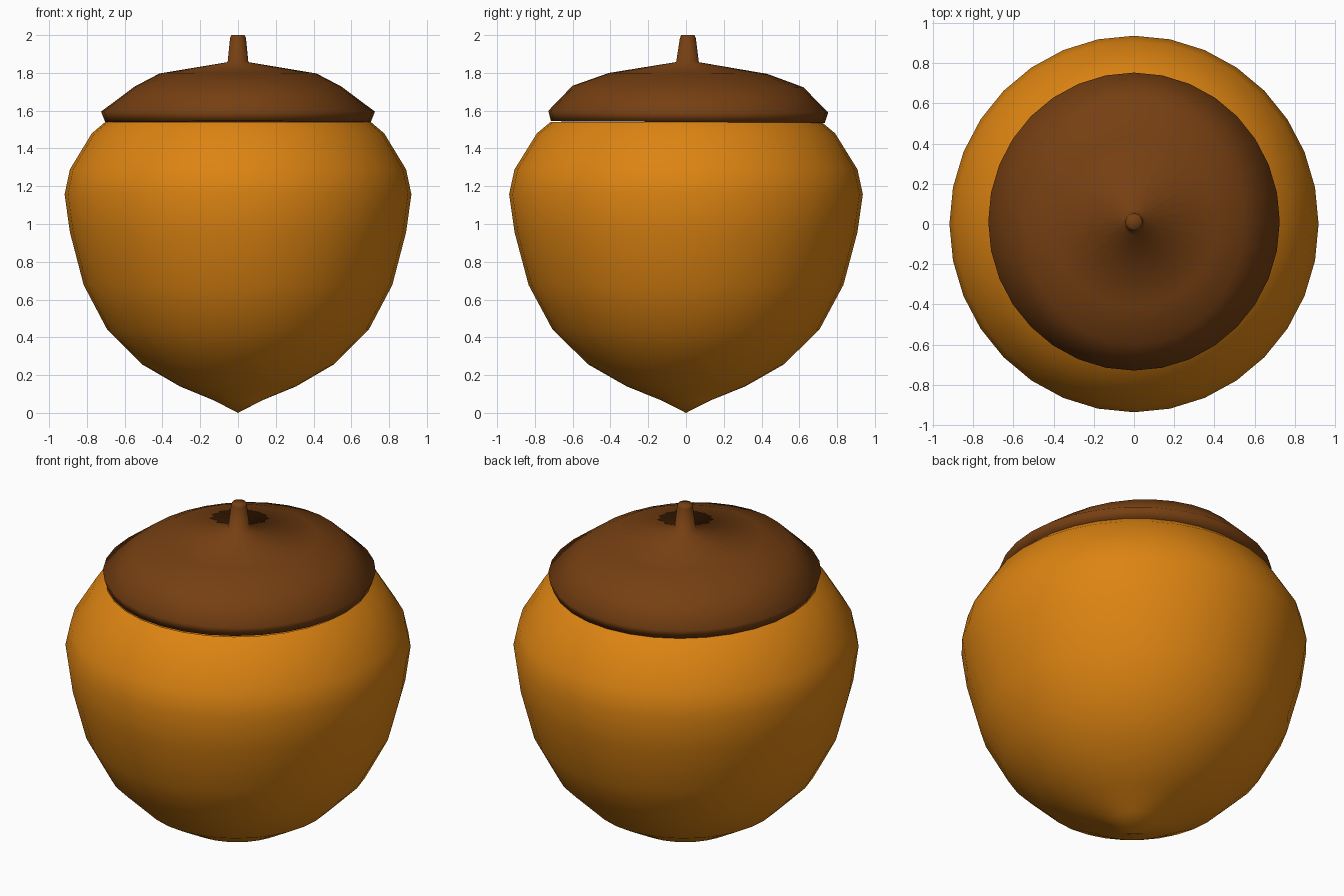
import bpy, bmesh
from math import cos, sin, pi

if "Cube" in bpy.data.objects:
    bpy.data.objects.remove(bpy.data.objects["Cube"])

SEGMENTS = 32


def material(name, color):
    m = bpy.data.materials.new(name)
    m.diffuse_color = color
    m.use_nodes = True
    m.node_tree.nodes["Principled BSDF"].inputs["Base Color"].default_value = m.diffuse_color
    return m


def lathe(name, rings, mat, tilt=0.0):
    """Loft elliptical rings given as (radius x, radius y, centre y, z)."""
    bm = bmesh.new()
    loops = []
    for rx, ry, cy, z in rings:
        if rx == 0:
            loops.append([bm.verts.new((0, cy, z))])
            continue
        loop = []
        for i in range(SEGMENTS):
            a = 2 * pi * i / SEGMENTS
            y = cy + ry * sin(a)
            loop.append(bm.verts.new((rx * cos(a), y, z + tilt * y)))
        loops.append(loop)
    for low, high in zip(loops, loops[1:]):
        for i in range(SEGMENTS):
            j = (i + 1) % SEGMENTS
            if len(low) == 1:
                bm.faces.new((low[0], high[j], high[i]))
            elif len(high) == 1:
                bm.faces.new((low[i], low[j], high[0]))
            else:
                bm.faces.new((low[i], low[j], high[j], high[i]))
    bmesh.ops.recalc_face_normals(bm, faces=bm.faces)
    me = bpy.data.meshes.new(name)
    bm.to_mesh(me)
    bm.free()
    me.shade_smooth()
    me.materials.append(mat)
    ob = bpy.data.objects.new(name, me)
    bpy.context.collection.objects.link(ob)
    return ob


# Nut: pointed base, widest above the middle, slightly deeper than wide
nut_profile = [(0, 0), (.127, .066), (.307, .14), (.508, .257), (.693, .442),
               (.817, .677), (.89, .957), (.918, 1.157), (.89, 1.289),
               (.774, 1.48), (.703, 1.54)]
lathe("nut", [(r, r * 1.02, 0, z) for r, z in nut_profile],
      material("nut_orange", (.72, .23, .006, 1)))

# Cap with its stalk, closed underneath and shaded smooth as one surface
cap_rings = [(0, 0, .01, 1.54), (.703, .725, .01, 1.54),
             (.725, .741, .012, 1.595), (.547, .611, .01, 1.728),
             (.415, .42, .011, 1.797), (.055, .06, .008, 1.857),
             (.042, .042, .01, 1.985), (.035, .035, .01, 2.0),
             (0, 0, .01, 2.0)]
lathe("cap_and_stalk", cap_rings,
      material("cap_brown", (.18, .05, .006, 1)), tilt=-.006)
